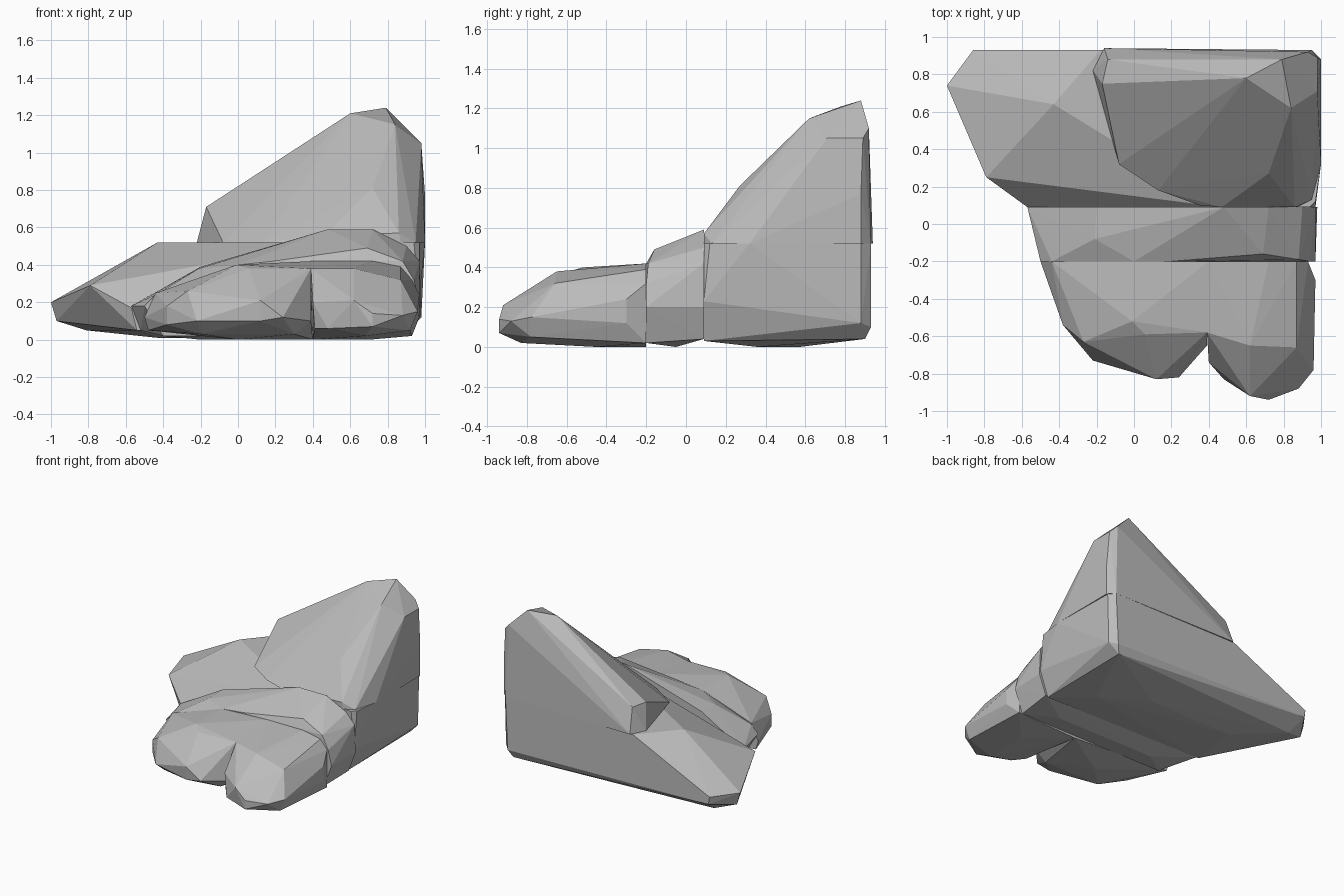
import bpy, bmesh

grey = bpy.data.materials.new("stone_grey")
grey.diffuse_color = (0.5, 0.5, 0.5, 1)


def faceted_block(name, points):
    """Convex flat-faced block wrapped around a few corner points."""
    bm = bmesh.new()
    for p in points:
        bm.verts.new(p)
    hull = bmesh.ops.convex_hull(bm, input=bm.verts)
    loose = [v for v in bm.verts if not v.link_faces]
    bmesh.ops.delete(bm, geom=loose, context='VERTS')
    bmesh.ops.dissolve_limit(bm, angle_limit=0.01, verts=bm.verts, edges=bm.edges)
    bmesh.ops.recalc_face_normals(bm, faces=bm.faces)
    mesh = bpy.data.meshes.new(name)
    bm.to_mesh(mesh)
    bm.free()
    mesh.materials.append(grey)
    ob = bpy.data.objects.new(name, mesh)
    bpy.context.collection.objects.link(ob)
    return ob


# Wide low heel with a sloping left wing
faceted_block("heel_base", [
    (-0.43, 0.64, 0.52), (-0.18, 0.93, 0.52), (0.47, 0.09, 0.52), (0.94, 0.09, 0.52),
    (0.97, 0.12, 0.52), (1.0, 0.32, 0.52), (0.99, 0.88, 0.52), (0.95, 0.93, 0.52),
    (-1.0, 0.74, 0.20), (-0.86, 0.93, 0.20), (-0.79, 0.25, 0.29), (-0.57, 0.09, 0.17),
    (-0.97, 0.74, 0.10), (-0.85, 0.93, 0.14), (-0.81, 0.80, 0.05), (-0.54, 0.09, 0.05),
    (-0.43, 0.55, 0.01), (0.30, 0.57, 0.0), (0.66, 0.36, 0.0), (0.90, 0.09, 0.03),
    (0.97, 0.09, 0.23), (0.98, 0.88, 0.12), (0.90, 0.90, 0.04), (0.93, 0.93, 0.10)])

# Tall ankle wedge rising to the back right
faceted_block("ankle", [
    (-0.22, 0.82, 0.52), (-0.16, 0.94, 0.52), (-0.08, 0.32, 0.52), (0.13, 0.18, 0.52),
    (0.35, 0.10, 0.52), (0.87, 0.09, 0.52), (0.95, 0.13, 0.52), (1.0, 0.32, 0.52),
    (1.0, 0.88, 0.52), (0.95, 0.93, 0.52), (-0.17, 0.75, 0.71), (-0.14, 0.88, 0.71),
    (0.47, 0.09, 0.56), (0.86, 0.09, 0.57), (0.72, 0.27, 0.81), (0.60, 0.78, 1.21),
    (0.79, 0.88, 1.24), (0.84, 0.62, 1.15), (0.98, 0.71, 1.05), (0.93, 0.92, 1.10),
    (0.98, 0.89, 1.05), (1.0, 0.88, 0.77)])

# Narrow instep band between heel and toes
faceted_block("instep", [
    (-0.57, 0.09, 0.18), (-0.20, 0.09, 0.39), (0.48, 0.09, 0.59), (0.72, 0.09, 0.59),
    (0.90, 0.09, 0.50), (0.97, 0.09, 0.42), (0.98, 0.09, 0.20), (0.92, 0.09, 0.04),
    (-0.52, 0.09, 0.05), (-0.21, -0.08, 0.38), (0.69, -0.16, 0.49), (0.88, -0.19, 0.42),
    (-0.50, -0.20, 0.18), (-0.44, -0.20, 0.24), (0.0, -0.20, 0.40), (0.19, -0.20, 0.42),
    (0.97, -0.20, 0.20), (0.94, -0.20, 0.32), (0.90, -0.20, 0.02), (0.66, -0.05, 0.0),
    (-0.40, -0.20, 0.02), (-0.2, -0.05, 0.0)])

# Left toe lobe
faceted_block("left_toe", [
    (-0.50, -0.20, 0.12), (-0.44, -0.20, 0.25), (0.0, -0.20, 0.40), (0.40, -0.20, 0.42),
    (0.40, -0.20, 0.0), (-0.48, -0.20, 0.05), (-0.01, -0.52, 0.40), (0.06, -0.59, 0.38),
    (0.39, -0.58, 0.38), (-0.27, -0.63, 0.26), (-0.38, -0.54, 0.18), (-0.38, -0.54, 0.08),
    (-0.22, -0.73, 0.10), (0.12, -0.83, 0.21), (0.24, -0.82, 0.12), (0.12, -0.82, 0.10),
    (0.39, -0.65, 0.10), (-0.20, -0.65, 0.03), (0.30, -0.65, 0.03), (0.0, -0.45, 0.0)])

# Right toe lobe
faceted_block("right_toe", [
    (0.40, -0.20, 0.42), (0.72, -0.20, 0.42), (0.87, -0.20, 0.39), (0.93, -0.20, 0.32),
    (0.93, -0.20, 0.02), (0.40, -0.20, 0.0), (0.97, -0.30, 0.24), (0.97, -0.30, 0.12),
    (0.39, -0.58, 0.38), (0.62, -0.65, 0.38), (0.87, -0.66, 0.32), (0.40, -0.74, 0.20),
    (0.41, -0.74, 0.06), (0.48, -0.83, 0.06), (0.62, -0.92, 0.21), (0.72, -0.94, 0.14),
    (0.72, -0.94, 0.07), (0.88, -0.88, 0.13), (0.96, -0.78, 0.15), (0.92, -0.78, 0.05),
    (0.68, -0.83, 0.02), (0.70, -0.45, 0.0)])
